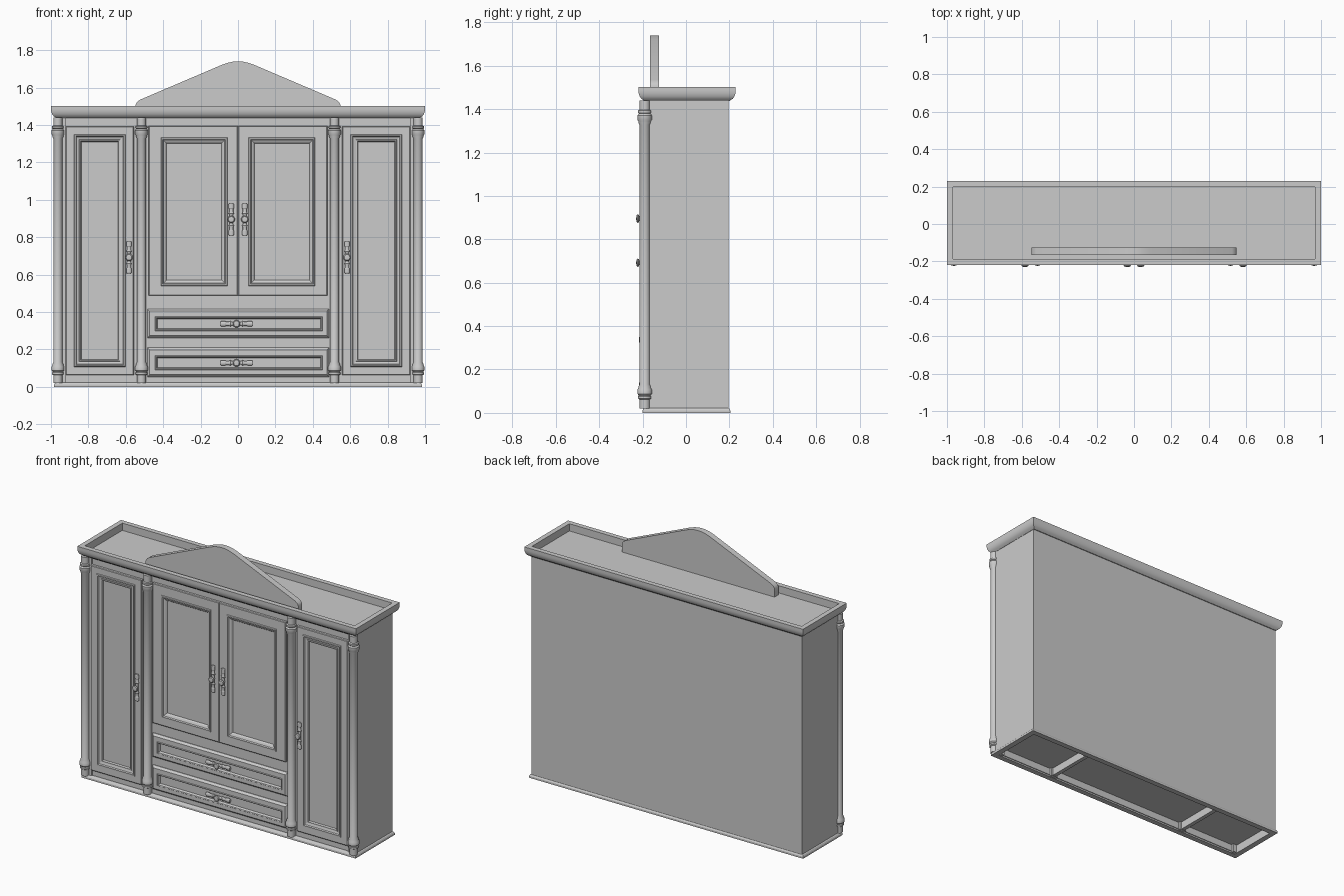
import bpy, bmesh, math

if "Cube" in bpy.data.objects:
    bpy.data.objects.remove(bpy.data.objects["Cube"])

def finish(name, bm, smooth=False):
    bmesh.ops.remove_doubles(bm, verts=bm.verts, dist=1e-6)
    bmesh.ops.recalc_face_normals(bm, faces=bm.faces)
    mesh = bpy.data.meshes.new(name)
    bm.to_mesh(mesh)
    bm.free()
    ob = bpy.data.objects.new(name, mesh)
    bpy.context.collection.objects.link(ob)
    if smooth:
        bpy.ops.object.select_all(action='DESELECT')
        ob.select_set(True)
        bpy.context.view_layer.objects.active = ob
        bpy.ops.object.shade_smooth_by_angle(angle=math.radians(35))
    return ob

def box(name, x0, x1, y0, y1, z0, z1):
    bm = bmesh.new()
    bmesh.ops.create_cube(bm, size=1)
    for v in bm.verts:
        v.co = ((x0 + x1) / 2 + v.co.x * (x1 - x0),
                (y0 + y1) / 2 + v.co.y * (y1 - y0),
                (z0 + z1) / 2 + v.co.z * (z1 - z0))
    return finish(name, bm)

def loft(name, rings, closed=False, smooth=False):
    """Skin a series of four-corner rings, capped at both ends or closed into a loop."""
    bm = bmesh.new()
    rows = [[bm.verts.new(p) for p in r] for r in rings]
    pairs = list(zip(rows, rows[1:]))
    if closed:
        pairs.append((rows[-1], rows[0]))
    else:
        bm.faces.new(rows[0])
        bm.faces.new(rows[-1])
    for a, b in pairs:
        for i in range(4):
            j = (i + 1) % 4
            bm.faces.new((a[i], a[j], b[j], b[i]))
    return finish(name, bm, smooth)

def front_ring(r, inset, y):
    x0, x1, z0, z1 = r[0] + inset, r[1] - inset, r[2] + inset, r[3] - inset
    return [(x0, y, z0), (x1, y, z0), (x1, y, z1), (x0, y, z1)]

def flat_ring(r, inset, z):
    x0, x1, y0, y1 = r[0] + inset, r[1] - inset, r[2] + inset, r[3] - inset
    return [(x0, y0, z), (x1, y0, z), (x1, y1, z), (x0, y1, z)]

def panel(name, outer, opening, edge, moulding):
    return loft(name, [front_ring(outer, i, y) for i, y in edge] +
                      [front_ring(opening, i, y) for i, y in moulding])

def lathe(name, profile, steps=24):
    bm = bmesh.new()
    vs = [bm.verts.new((r, 0, z)) for r, z in profile]
    es = [bm.edges.new(p) for p in zip(vs, vs[1:])]
    bmesh.ops.spin(bm, geom=vs + es, cent=(0, 0, 0), axis=(0, 0, 1),
                   angle=2 * math.pi, steps=steps)
    return finish(name, bm, True)

def handle(name, x, y, z, horizontal=False):
    half = [(0.010, 0.012), (0.010, 0.026), (0.015, 0.032), (0.011, 0.040),
            (0.011, 0.056), (0.014, 0.060), (0.014, 0.082), (0.011, 0.086), (0, 0.086)]
    bar = lathe(name + "_bar", [(r, -h) for r, h in reversed(half)] + half, 16)
    bar.scale = (1, 0.6, 1)
    bar.location = (x, y - 0.008, z)
    if horizontal:
        bar.rotation_euler = (0, math.pi / 2, 0)
    knob = lathe(name + "_knob", [(0.008, 0), (0.008, 0.018), (0.017, 0.022), (0.020, 0.027),
                                  (0.015, 0.032), (0, 0.034)], 16)
    knob.rotation_euler = (math.pi / 2, 0, 0)
    knob.location = (x, y, z)

# Carcass: sides, back, dividers, floor and top
W, BACK, FACE = 0.972, 0.197, -0.178
box("back_panel", -W, W, BACK - 0.02, BACK, 0.0, 1.45)
box("bottom_shelf", -W + 0.01, W - 0.01, FACE + 0.01, BACK - 0.01, 0.055, 0.075)
box("face_board", -W, W, FACE, FACE + 0.018, 0.01, 1.45)
for s, side in ((-1, "left"), (1, "right")):
    box(side + "_side", *sorted((s * W, s * (W - 0.025))), FACE, BACK, 0.0, 1.45)
    box(side + "_divider", *sorted((s * 0.503, s * 0.529)), FACE, BACK - 0.01, 0.005, 1.44)

# Base moulding, open in the middle
base = (-0.983, 0.983, -0.2, 0.204)
loft("base_moulding", [flat_ring(base, i, z) for i, z in
     ((0, 0), (0, 0.012), (0.005, 0.02), (0.012, 0.023), (0.035, 0.023), (0.035, 0))], closed=True)

# Cornice with a sunken tray on top
crown = (-1.0, 1.0, -0.219, 0.229)
loft("cornice", [flat_ring(crown, i, z) for i, z in
     ((0.026, 1.437), (0.024, 1.441), (0.014, 1.447), (0.006, 1.458), (0.001, 1.473),
      (0, 1.485), (0, 1.502), (0.032, 1.502), (0.032, 1.455))], smooth=True)

# Pediment
half = [(0.548, 1.45), (0.548, 1.508), (0.541, 1.522), (0.524, 1.535), (0.085, 1.722),
        (0.055, 1.732), (0.028, 1.738)]
outline = half + [(0, 1.74)] + [(-x, z) for x, z in reversed(half)]
bm = bmesh.new()
f = bm.faces.new([bm.verts.new((x, -0.165, z)) for x, z in outline])
ext = bmesh.ops.extrude_face_region(bm, geom=[f])
bmesh.ops.translate(bm, vec=(0, 0.04, 0),
                    verts=[v for v in ext["geom"] if isinstance(v, bmesh.types.BMVert)])
finish("pediment", bm, True)

# Turned columns with posts behind their feet
ends = [(0.024, 0.062), (0.031, 0.066), (0.031, 0.076), (0.027, 0.080), (0.034, 0.088),
        (0.034, 0.108), (0.029, 0.116), (0.029, 0.122), (0.024, 0.132)]
column = ([(0, 0.02), (0.024, 0.02)] + ends +
          [(r, 1.459 - z) for r, z in reversed(ends)] + [(0.024, 1.44), (0, 1.44)])
for i, x in enumerate((-0.963, -0.516, 0.516, 0.963)):
    lathe(f"column_{i + 1}", column).location = (x, -0.19, 0)
    px = max(-0.945, min(0.945, x))
    box(f"post_{i + 1}", px - 0.025, px + 0.025, -0.188, -0.145, 0.003, 1.44)

# Doors
edge = [(0, -0.17), (0, -0.192), (0.004, -0.195)]
wide = [(0, -0.195), (0.003, -0.201), (0.010, -0.202), (0.014, -0.194), (0.026, -0.188),
        (0.032, -0.180)]
narrow = [(0, -0.195), (0.003, -0.201), (0.010, -0.202), (0.014, -0.194), (0.028, -0.190),
          (0.030, -0.194), (0.036, -0.194), (0.040, -0.182)]
for s, side in ((-1, "left"), (1, "right")):
    def span(a, b):
        return tuple(sorted((s * a, s * b)))
    panel(side + "_outer_door", span(0.557, 0.922) + (0.062, 1.392),
          span(0.602, 0.877) + (0.107, 1.35), edge, narrow)
    panel(side + "_centre_door", span(0.001, 0.478) + (0.487, 1.395),
          span(0.057, 0.413) + (0.54, 1.333), edge, wide)
    handle(side + "_outer_handle", s * 0.583, -0.196, 0.692)
    handle(side + "_centre_handle", s * 0.036, -0.196, 0.895)

# Drawers with sloping edges
for name, z0, z1 in (("upper_drawer", 0.262, 0.417), ("lower_drawer", 0.053, 0.21)):
    panel(name, (-0.485, 0.487, z0, z1), (-0.443, 0.453, z0 + 0.037, z1 - 0.042),
          [(0, -0.17), (0, -0.182), (0.012, -0.195), (0.028, -0.195)],
          [(0, -0.195), (0.003, -0.199), (0.008, -0.197), (0.013, -0.182)])
    handle(name + "_handle", -0.008, -0.183, z0 + 0.075, True)
